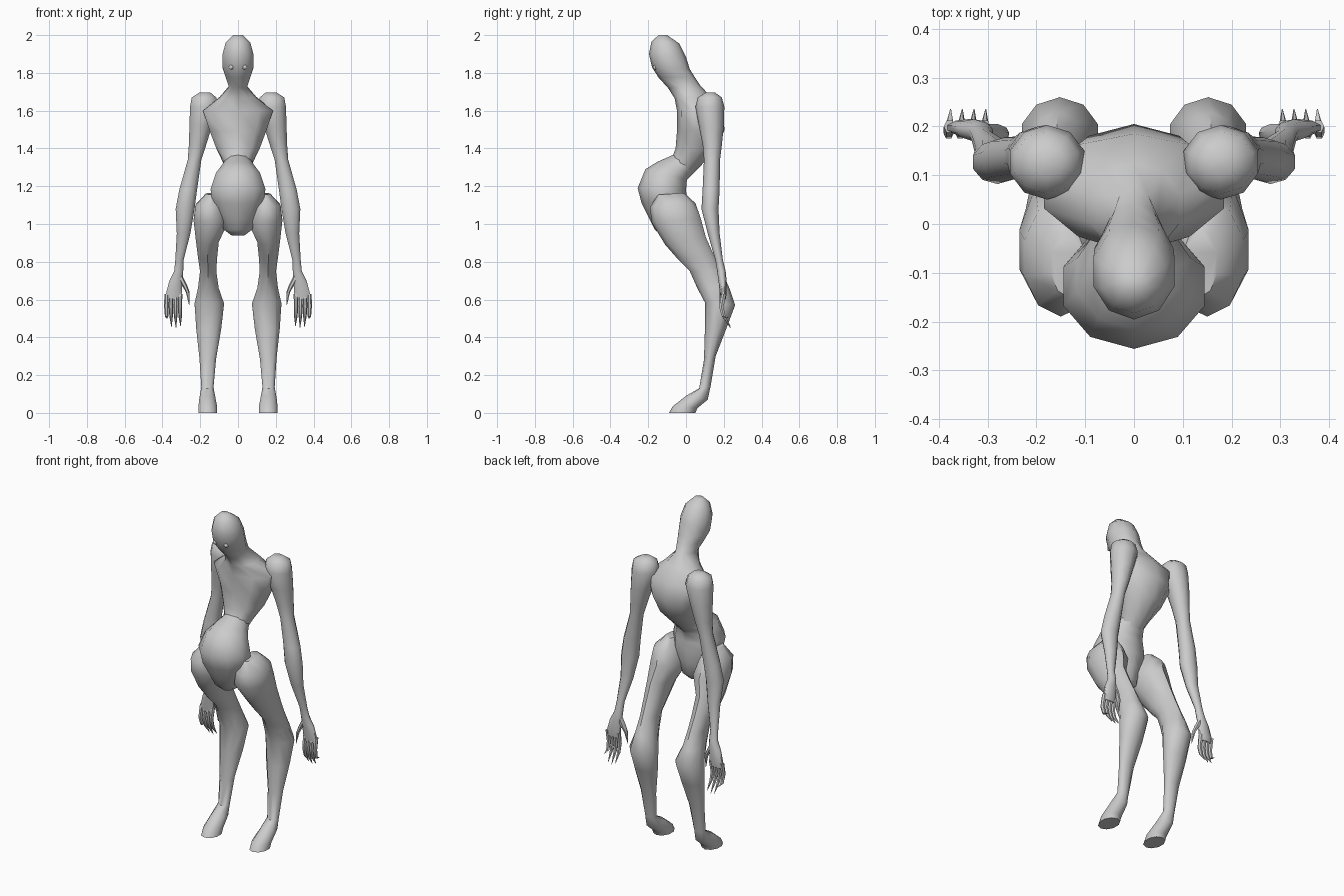
import bpy, bmesh, math
from mathutils import Vector

skin = bpy.data.materials.new("grey_skin")
skin.diffuse_color = (0.6, 0.6, 0.6, 1)


def finish(name, bm, mirror=False, angle=48):
    bmesh.ops.recalc_face_normals(bm, faces=bm.faces)
    me = bpy.data.meshes.new(name)
    bm.to_mesh(me)
    bm.free()
    me.materials.append(skin)
    ob = bpy.data.objects.new(name, me)
    bpy.context.collection.objects.link(ob)
    bpy.ops.object.select_all(action='DESELECT')
    ob.select_set(True)
    bpy.context.view_layer.objects.active = ob
    bpy.ops.object.shade_smooth_by_angle(angle=math.radians(angle))
    if mirror:
        m = ob.modifiers.new("mirror", 'MIRROR')
        m.use_mirror_merge = False
    return ob


def skin_rings(bm, rings):
    """Bridge rings of points and cap both ends."""
    vs = [[bm.verts.new(p) for p in r] for r in rings]
    n = len(vs[0])
    for a, b in zip(vs, vs[1:]):
        for i in range(n):
            j = (i + 1) % n
            bm.faces.new((a[i], a[j], b[j], b[i]))
    bm.faces.new(vs[0])
    bm.faces.new(vs[-1])


def loft(bm, sections, n=10):
    """Section: front y, front z, back y, back z, half width, centre x."""
    rings = []
    for yf, zf, yb, zb, w, x in sections:
        f, b = Vector((x, yf, zf)), Vector((x, yb, zb))
        c, v = (f + b) / 2, (f - b) / 2
        u = Vector((w / 0.951, 0, 0))
        rings.append([c + v * math.cos(t) + u * math.sin(t)
                      for t in (math.tau * i / n for i in range(n))])
    skin_rings(bm, rings)


def finger(bm, pts, radii, n=6):
    rings = []
    for p, r in zip(pts, radii):
        rings.append([Vector(p) + Vector((r * math.cos(t), r * 1.2 * math.sin(t), 0))
                      for t in (math.tau * i / n for i in range(n))])
    skin_rings(bm, rings)


# head, neck and chest in one skin
bm = bmesh.new()
loft(bm, [(*s, 0) for s in (
    (-.145, 2.0, -.10, 2.0, .025),
    (-.183, 1.965, -.035, 1.955, .065),
    (-.196, 1.90, .0, 1.885, .083),
    (-.18, 1.83, .02, 1.82, .081),
    (-.145, 1.775, .045, 1.78, .065),
    (-.095, 1.72, .075, 1.735, .048),
    (-.06, 1.665, .125, 1.68, .095),
    (-.048, 1.60, .185, 1.60, .185),
    (-.048, 1.49, .205, 1.50, .15),
    (-.055, 1.40, .165, 1.40, .115),
    (-.07, 1.36, .08, 1.31, .08),
    (-.10, 1.31, .03, 1.26, .065))])
finish("head_and_torso", bm)

# swollen belly and pelvis
bm = bmesh.new()
loft(bm, [(*s, 0) for s in (
    (-.07, 1.365, .06, 1.30, .066),
    (-.15, 1.33, .03, 1.26, .09),
    (-.215, 1.29, .005, 1.235, .117),
    (-.256, 1.19, .0, 1.18, .145),
    (-.235, 1.11, .005, 1.13, .137),
    (-.195, 1.03, -.005, 1.05, .098),
    (-.165, .97, -.02, .97, .075),
    (-.13, .94, -.05, .94, .035))])
finish("belly", bm)

# legs with backward hocks and hoof feet
bm = bmesh.new()
loft(bm, (
    (-.15, 1.155, -.01, 1.165, .035, .135),
    (-.19, 1.09, .05, 1.11, .075, .15),
    (-.183, 1.01, .078, 1.03, .093, .142),
    (-.11, .89, .105, .93, .06, .162),
    (-.04, .81, .15, .83, .05, .161),
    (.02, .75, .19, .75, .043, .158),
    (.06, .66, .23, .66, .055, .157),
    (.10, .585, .26, .57, .078, .152),
    (.10, .44, .215, .45, .066, .155),
    (.095, .28, .157, .30, .044, .16),
    (.07, .13, .13, .14, .032, .162),
    (.0, .09, .115, .07, .042, .162),
    (-.07, .035, .06, .025, .05, .16),
    (-.09, 0, .05, 0, .05, .16)))
finish("legs", bm, True)

# arms from the shoulder ball to the wrist, then the palm
bm = bmesh.new()
loft(bm, [(yf, z, yb, z, w, x) for yf, yb, z, w, x in (
    (.10, .155, 1.695, .03, .175),
    (.062, .19, 1.67, .065, .18),
    (.05, .203, 1.62, .076, .178),
    (.068, .20, 1.52, .06, .197),
    (.088, .19, 1.42, .046, .214),
    (.095, .18, 1.34, .036, .23),
    (.088, .178, 1.18, .047, .264),
    (.082, .172, 1.08, .05, .28),
    (.115, .178, .95, .036, .288),
    (.155, .195, .81, .022, .31),
    (.165, .21, .75, .024, .314),
    (.172, .215, .70, .035, .328),
    (.18, .215, .63, .042, .34),
    (.185, .21, .60, .038, .342))])
finish("arms", bm, True)

# fingers and thumbs, tapering to claws
bm = bmesh.new()
for i, tip in enumerate((.46, .45, .455, .50)):
    x = .306 + .024 * i
    finger(bm, [(x, .2, .63), (x + .002, .187, .56),
                (x, .20, .51), (x - .002, .235, tip)],
           (.012, .011, .009, .001))
finger(bm, [(.31, .19, .73), (.285, .19, .68), (.266, .187, .64), (.258, .18, .57)],
       (.014, .014, .010, .001))
finish("fingers", bm, True)

# small round eyes
bm = bmesh.new()
bmesh.ops.create_uvsphere(bm, u_segments=10, v_segments=8, radius=.013)
bmesh.ops.translate(bm, verts=bm.verts, vec=(.036, -.163, 1.83))
finish("eyes", bm, True)
